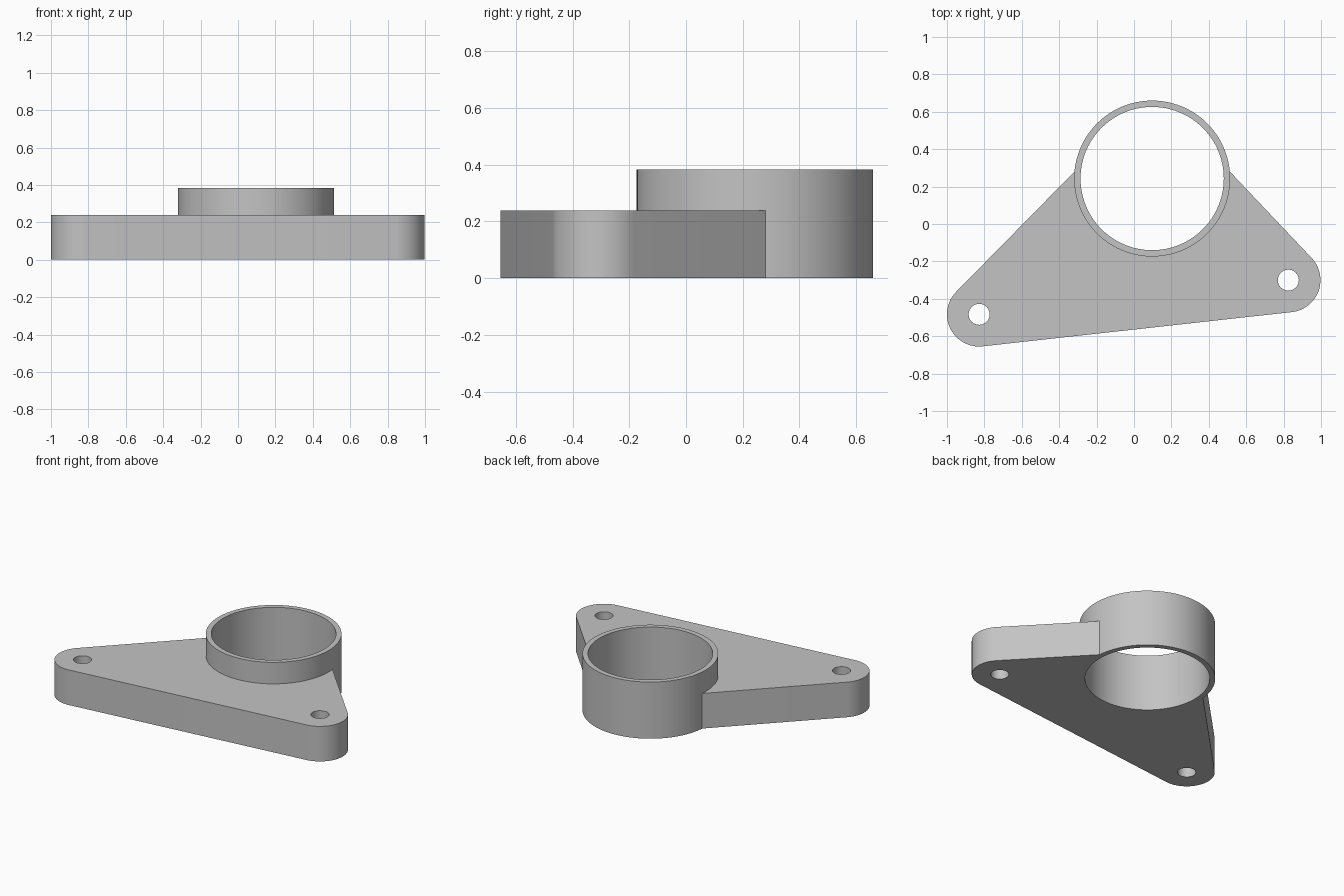
import bpy, bmesh
from math import cos, sin, pi, atan2, radians
from mathutils import Vector

old = bpy.data.objects.get("Cube")
if old:
    bpy.data.objects.remove(old, do_unlink=True)

PLATE_H, RING_H = 0.238, 0.384
LOBE_R, HOLE_R = 0.172, 0.056
RING_R, BORE_R = 0.417, 0.383
left_hole = Vector((0.825, -0.30))
right_hole = Vector((-0.828, -0.483))
ring_centre = Vector((0.097, 0.243))

grey = bpy.data.materials.new("plain grey")
grey.use_nodes = True
grey.diffuse_color = (0.55, 0.55, 0.55, 1)
grey.node_tree.nodes["Principled BSDF"].inputs["Base Color"].default_value = (0.55, 0.55, 0.55, 1)


def arc(centre, radius, start, end, steps):
    """Points along an arc, both ends included."""
    return [centre + radius * Vector((cos(a), sin(a)))
            for a in (start + (end - start) * i / steps for i in range(steps + 1))]


def prism(name, outline, z0, z1):
    """Closed solid made by extruding an outline upwards."""
    bm = bmesh.new()
    face = bm.faces.new([bm.verts.new((p.x, p.y, z0)) for p in outline])
    top = bmesh.ops.extrude_face_region(bm, geom=[face])["geom"]
    bmesh.ops.translate(bm, vec=(0, 0, z1 - z0),
                        verts=[v for v in top if isinstance(v, bmesh.types.BMVert)])
    bmesh.ops.recalc_face_normals(bm, faces=bm.faces)
    mesh = bpy.data.meshes.new(name)
    bm.to_mesh(mesh)
    bm.free()
    mesh.materials.append(grey)
    ob = bpy.data.objects.new(name, mesh)
    bpy.context.collection.objects.link(ob)
    return ob


def cylinder(name, centre, radius, z0, z1, sides):
    return prism(name, arc(centre, radius, 0, 2 * pi, sides)[:-1], z0, z1)


def combine(target, tool, operation):
    """Apply a boolean and discard the tool."""
    tool.hide_render = True
    bpy.context.view_layer.objects.active = target
    mod = target.modifiers.new(operation, "BOOLEAN")
    mod.operation, mod.object, mod.solver = operation, tool, "EXACT"
    bpy.ops.object.modifier_apply(modifier=mod.name)
    bpy.data.objects.remove(tool, do_unlink=True)


# Plate outline: two rounded ears, with straight flanks running into the ring
span = left_hole - right_hole
lower = atan2(span.y, span.x) - pi / 2
left_flank, right_flank = radians(42.8), radians(-224.4)
outline = arc(left_hole, LOBE_R, lower, left_flank, 24)
outline += [Vector((0.49, 0.304)), Vector((-0.297, 0.302))]
outline += arc(right_hole, LOBE_R, right_flank + 2 * pi, lower + 2 * pi, 32)
bracket = prism("mounting_bracket", outline, 0, PLATE_H)

# Tall ring joined to the plate, then the bore and both bolt holes
combine(bracket, cylinder("ring", ring_centre, RING_R, 0, RING_H, 96), "UNION")
for name, centre, radius, sides in (("bore", ring_centre, BORE_R, 96),
                                    ("left_bolt_hole", left_hole, HOLE_R, 40),
                                    ("right_bolt_hole", right_hole, HOLE_R, 40)):
    combine(bracket, cylinder(name, centre, radius, -0.1, 0.6, sides), "DIFFERENCE")

# Smooth the round walls and keep the rims crisp
bpy.ops.object.select_all(action="DESELECT")
bracket.select_set(True)
bpy.context.view_layer.objects.active = bracket
bpy.ops.object.shade_smooth_by_angle(angle=radians(25))
